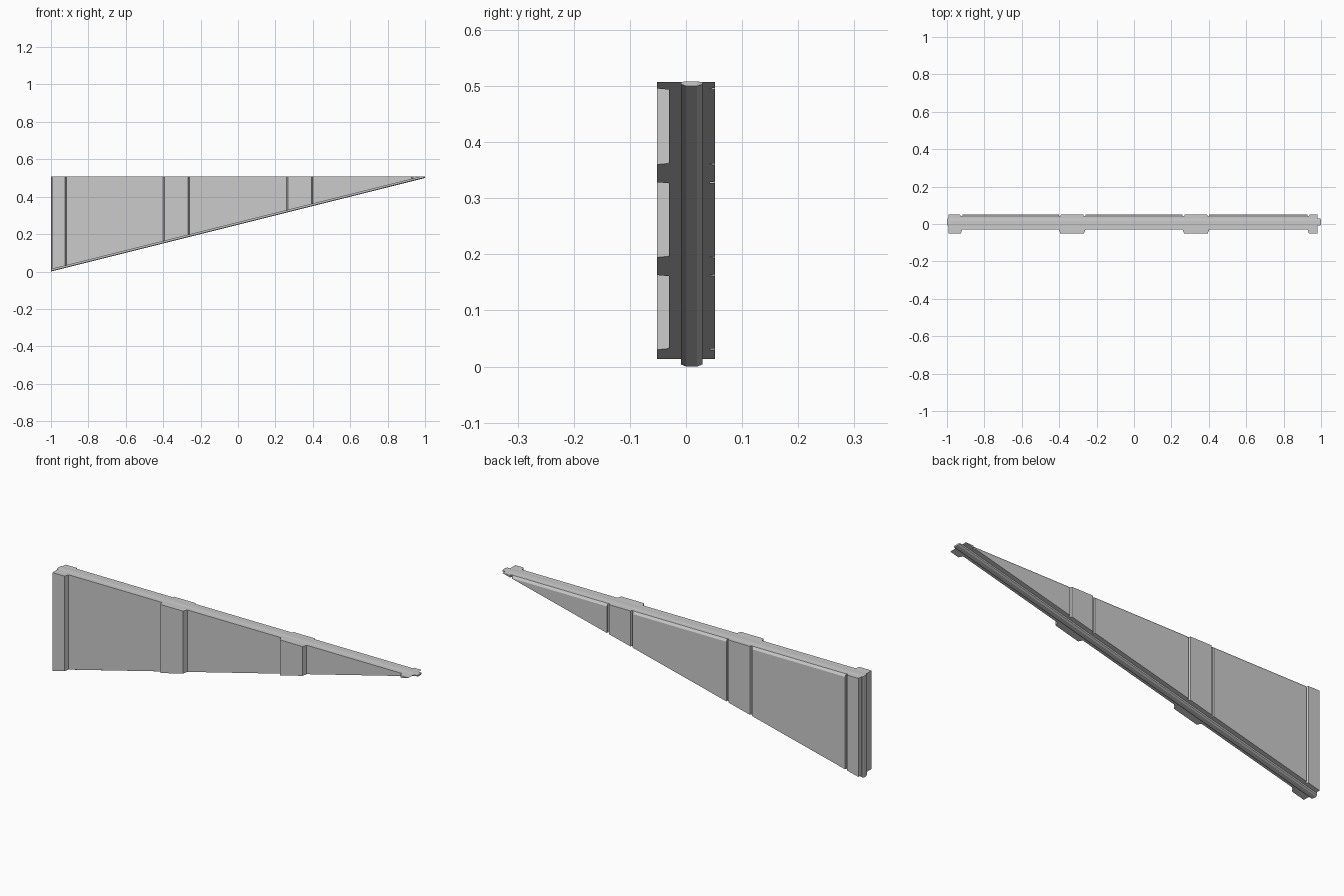
import bpy, bmesh
from mathutils import Vector

if "Cube" in bpy.data.objects:
    bpy.data.objects.remove(bpy.data.objects["Cube"])

TOP = 0.507
SLOPE = 0.25
BODY_LIFT = 0.0115        # body underside sits this far above the rail tip
FRONT, PANEL, GROOVE, BACK = -0.052, -0.03, 0.042, 0.052


def extrude_profile(name, pts, vec, trim=True):
    """Extrude a closed profile and trim it along the sloping underside."""
    bm = bmesh.new()
    face = bm.faces.new([bm.verts.new(p) for p in pts])
    res = bmesh.ops.extrude_face_region(bm, geom=[face], use_keep_orig=True)
    verts = [g for g in res["geom"] if isinstance(g, bmesh.types.BMVert)]
    bmesh.ops.translate(bm, verts=verts, vec=vec)
    if trim:
        bmesh.ops.bisect_plane(bm, geom=bm.verts[:] + bm.edges[:] + bm.faces[:],
                               plane_co=(-1, 0, BODY_LIFT), plane_no=Vector((SLOPE, 0, -1)).normalized(),
                               clear_outer=True)
        bmesh.ops.holes_fill(bm, edges=[e for e in bm.edges if e.is_boundary], sides=0)
    return finish(name, bm)


def finish(name, bm):
    bmesh.ops.recalc_face_normals(bm, faces=bm.faces[:])
    me = bpy.data.meshes.new(name)
    bm.to_mesh(me)
    bm.free()
    ob = bpy.data.objects.new(name, me)
    bpy.context.collection.objects.link(ob)
    return ob


def pillar(name, a, b, left=True, right=True):
    """Upright with tapered front sides and a groove down each back edge."""
    t = 0.008
    pts = []
    pts += [(a, PANEL), (a + t, FRONT)] if left else [(a, FRONT)]
    pts += [(b - t, FRONT), (b, PANEL)] if right else [(b, FRONT)]
    pts += [(b, GROOVE), (b - 0.008, GROOVE), (b - 0.012, BACK)] if right else [(b, BACK)]
    pts += [(a + 0.012, BACK), (a + 0.008, GROOVE), (a, GROOVE)] if left else [(a, BACK)]
    extrude_profile(name, [(x, y, 0) for x, y in pts], (0, 0, TOP))


# Uprights
pillars = [(-0.992, -0.918), (-0.402, -0.26), (0.26, 0.402), (0.928, 0.985)]
for i, (a, b) in enumerate(pillars):
    pillar("pillar_%d" % (i + 1), a, b, left=i > 0, right=i < 3)

# Wall panels between uprights, with a chamfered back top edge
for i in range(3):
    a, b = pillars[i][1], pillars[i + 1][0]
    prof = [(PANEL, 0), (BACK, 0), (BACK, TOP - 0.012), (BACK - 0.008, TOP), (PANEL, TOP)]
    extrude_profile("panel_%d" % (i + 1), [(a, y, z) for y, z in prof], (b - a, 0, 0))

# Edge rail: thin triangular layer projecting past the left and sloping edges
bm = bmesh.new()
rings = []
for y, inset in [(-0.009, 0.003), (0, 0), (0.02, 0), (0.029, 0.003)]:
    x = -1 + inset
    top = 0.508 - inset / 3
    low = inset
    pts = [(x, y, low + SLOPE * inset), (1 - inset, y, 0.5 + low), (1 - inset, y, top), (x, y, top)]
    rings.append([bm.verts.new(p) for p in pts])
for r, s in zip(rings, rings[1:]):
    for i in range(4):
        j = (i + 1) % 4
        bm.faces.new((r[i], r[j], s[j], s[i]))
bm.faces.new(rings[0])
bm.faces.new(rings[-1])
finish("edge_rail", bm)
